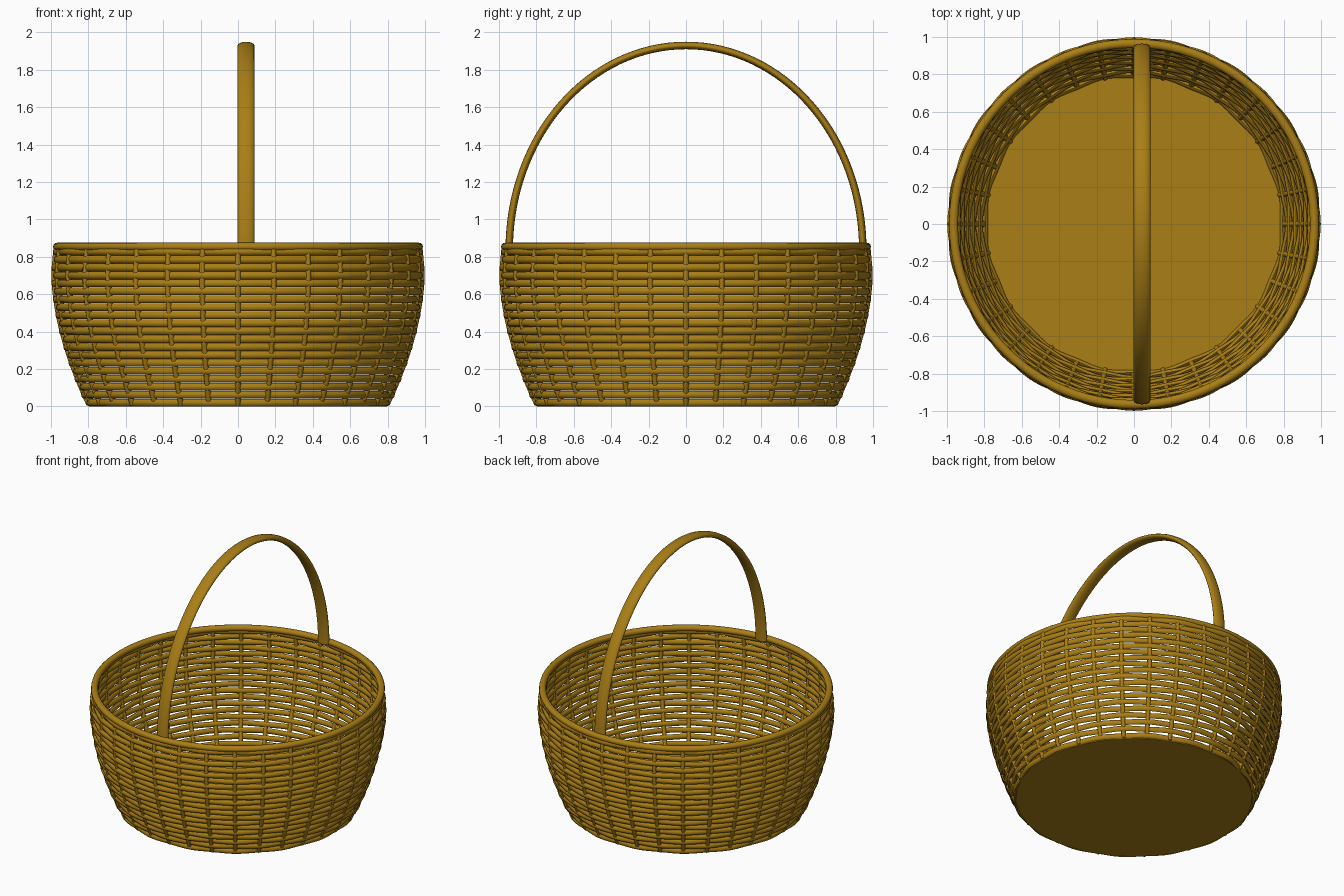
import bpy, bmesh
from math import sin, cos, pi, tau
from mathutils import Vector

if "Cube" in bpy.data.objects:
    bpy.data.objects.remove(bpy.data.objects["Cube"])

wicker = bpy.data.materials.new("wicker")
wicker.diffuse_color = (0.40, 0.21, 0.008, 1)
wicker.use_nodes = True
wicker.node_tree.nodes["Principled BSDF"].inputs["Base Color"].default_value = wicker.diffuse_color
UP = Vector((0, 0, 1))


def wall_radius(z):
    return 0.98 - 0.19 * (abs(0.7 - z) / 0.7) ** 1.75


def direction(a):
    return Vector((cos(a), sin(a), 0))


def finish(name, bm):
    bmesh.ops.recalc_face_normals(bm, faces=bm.faces[:])
    mesh = bpy.data.meshes.new(name)
    bm.to_mesh(mesh)
    bm.free()
    mesh.materials.append(wicker)
    obj = bpy.data.objects.new(name, mesh)
    bpy.context.collection.objects.link(obj)
    bpy.ops.object.select_all(action='DESELECT')
    obj.select_set(True)
    bpy.context.view_layer.objects.active = obj
    bpy.ops.object.shade_smooth_by_angle(angle=0.9)
    return obj


def sweep(bm, frames, closed, sides=8):
    """Skin ellipses given as (centre, half-axis u, half-axis v)."""
    rings = [[bm.verts.new(c + u * cos(tau * k / sides) + v * sin(tau * k / sides))
              for k in range(sides)] for c, u, v in frames]
    n = len(rings)
    for i in range(n if closed else n - 1):
        a, b = rings[i], rings[(i + 1) % n]
        for k in range(sides):
            m = (k + 1) % sides
            bm.faces.new((a[k], a[m], b[m], b[k]))
    if not closed:
        bm.faces.new(rings[0])
        bm.faces.new(rings[-1])


# woven rows, passing alternately inside and outside the stakes
SEG, STAKES, ROWS = 192, 32, 20
bm = bmesh.new()
for row in range(ROWS):
    z = 0.0205 + row * 0.0425
    sign = 1 if row % 2 else -1
    frames = []
    for i in range(SEG):
        a = tau * i / SEG
        d = direction(a)
        r = wall_radius(z) + sign * 0.005 * cos(a * STAKES / 2)
        frames.append((d * r + UP * z, d * 0.015, UP * 0.0205))
    sweep(bm, frames, True)
finish("woven_rows", bm)

# upright stakes following the wall
bm = bmesh.new()
for s in range(STAKES):
    a = tau * s / STAKES
    d, side = direction(a), direction(a + pi / 2)
    frames = []
    for i in range(19):
        z = 0.004 + 0.85 * i / 18
        frames.append((d * wall_radius(z) + UP * z, d * 0.0175, side * 0.016))
    sweep(bm, frames, False)
finish("stakes", bm)

# rim
bm = bmesh.new()
sweep(bm, [(direction(tau * i / 96) * 0.965 + UP * 0.854,
            direction(tau * i / 96) * 0.024, UP * 0.022) for i in range(96)], True, 12)
finish("rim", bm)

# base disc
bm = bmesh.new()
bmesh.ops.create_cone(bm, cap_ends=True, segments=96, radius1=0.793,
                      radius2=0.797, depth=0.02)
bmesh.ops.translate(bm, verts=bm.verts[:], vec=(0, 0, 0.01))
finish("base", bm)

# arched handle, a flattened cane slightly off centre
bm = bmesh.new()
frames = []
for i in range(65):
    t = pi * i / 64
    c = Vector((0.043, 0.945 * cos(t), 0.84 + 1.09 * sin(t)))
    normal = Vector((0, 1.09 * cos(t), 0.945 * sin(t))).normalized()
    frames.append((c, Vector((0.045, 0, 0)), normal * 0.02))
sweep(bm, frames, False, 16)
finish("handle", bm)
